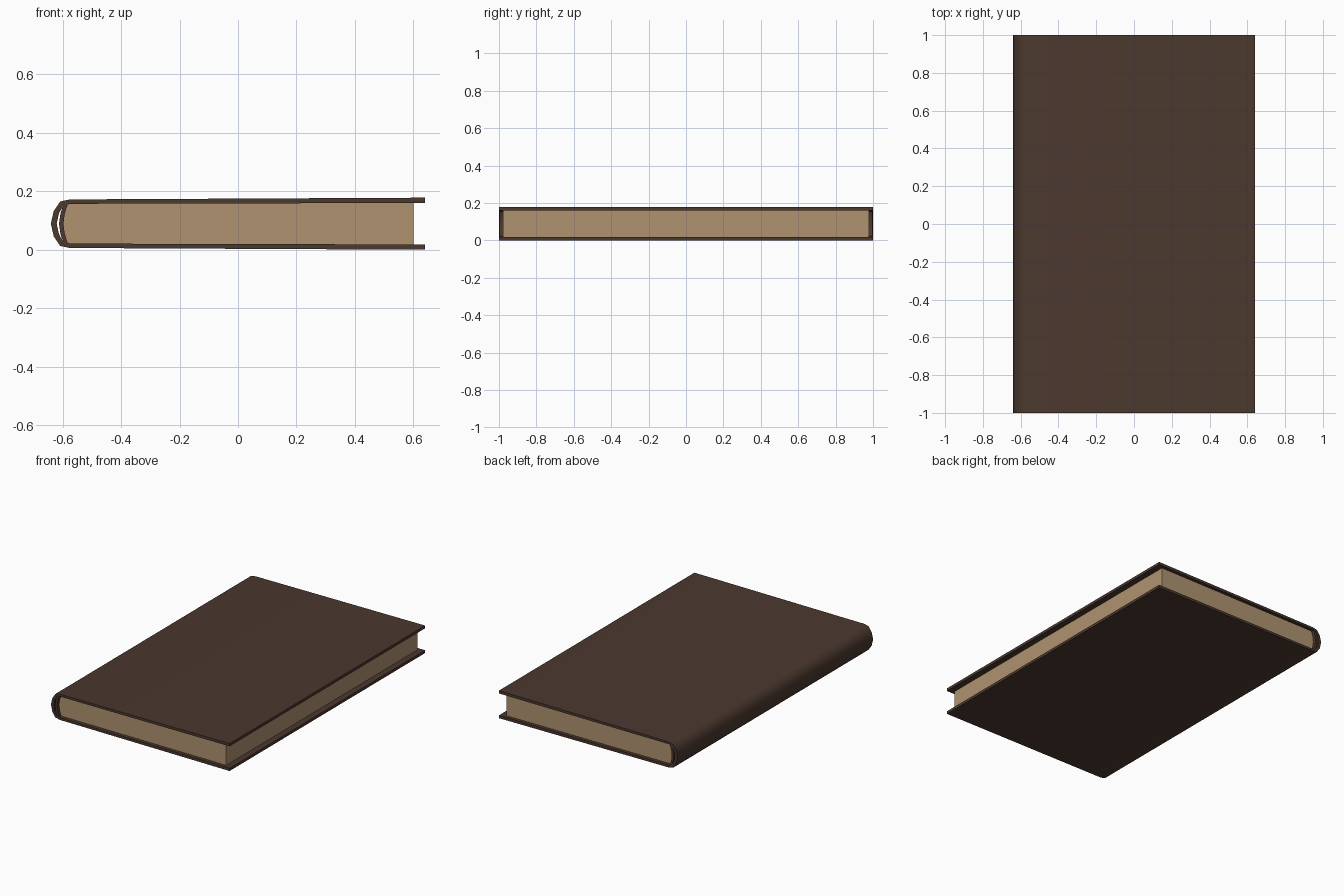
import bpy, bmesh

if "Cube" in bpy.data.objects:
    bpy.data.objects.remove(bpy.data.objects["Cube"])


def material(name, rgb):
    m = bpy.data.materials.new(name)
    m.diffuse_color = (*rgb, 1)
    m.use_nodes = True
    m.node_tree.nodes["Principled BSDF"].inputs["Base Color"].default_value = m.diffuse_color
    return m


def mirrored(half):
    """Complete a profile drawn from the top down to its middle point."""
    return half + [(x, 2 * MID - z) for x, z in reversed(half[:-1])]


def extrude(name, profile, half_len, mat):
    """Extrude an (x, z) outline along y, centred on y = 0."""
    bm = bmesh.new()
    face = bm.faces.new([bm.verts.new((x, -half_len, z)) for x, z in profile])
    out = bmesh.ops.extrude_face_region(bm, geom=[face])
    verts = [g for g in out["geom"] if isinstance(g, bmesh.types.BMVert)]
    bmesh.ops.translate(bm, verts=verts, vec=(0, 2 * half_len, 0))
    bmesh.ops.recalc_face_normals(bm, faces=bm.faces)
    bmesh.ops.triangulate(bm, faces=[f for f in bm.faces if len(f.verts) > 4])
    mesh = bpy.data.meshes.new(name)
    bm.to_mesh(mesh)
    bm.free()
    mesh.materials.append(mat)
    obj = bpy.data.objects.new(name, mesh)
    bpy.context.collection.objects.link(obj)
    bpy.context.view_layer.objects.active = obj
    obj.select_set(True)
    bpy.ops.object.shade_smooth_by_angle(angle=0.8)
    obj.select_set(False)
    return obj


MID = 0.089
leather = material("dark brown leather", (0.07, 0.04, 0.028))
paper = material("tan paper", (0.43, 0.29, 0.16))

# Cover: two boards joined by a rounded spine, as one C-shaped ribbon
outer = mirrored([(0.64, 0.178), (-0.575, 0.172), (-0.608, 0.165),
                  (-0.63, 0.132), (-0.64, MID)])
inner = mirrored([(0.64, 0.16), (-0.575, 0.157), (-0.598, 0.15),
                  (-0.612, 0.125), (-0.62, MID)])
extrude("cover", outer + inner[::-1], 1.0, leather)

# Spine lining: curved strip glued to the back of the pages
back = mirrored([(-0.589, 0.156), (-0.598, 0.15), (-0.607, 0.125), (-0.612, MID)])
front = mirrored([(-0.582, 0.156), (-0.586, 0.145), (-0.593, 0.12), (-0.597, MID)])
extrude("spine_lining", back + front[::-1], 0.998, leather)

# Page block with a rounded back edge
extrude("pages", [(0.6, 2 * MID - 0.16), (0.6, 0.16)] +
        mirrored([(-0.58, 0.157), (-0.586, 0.145), (-0.593, 0.12), (-0.597, MID)]),
        0.978, paper)
